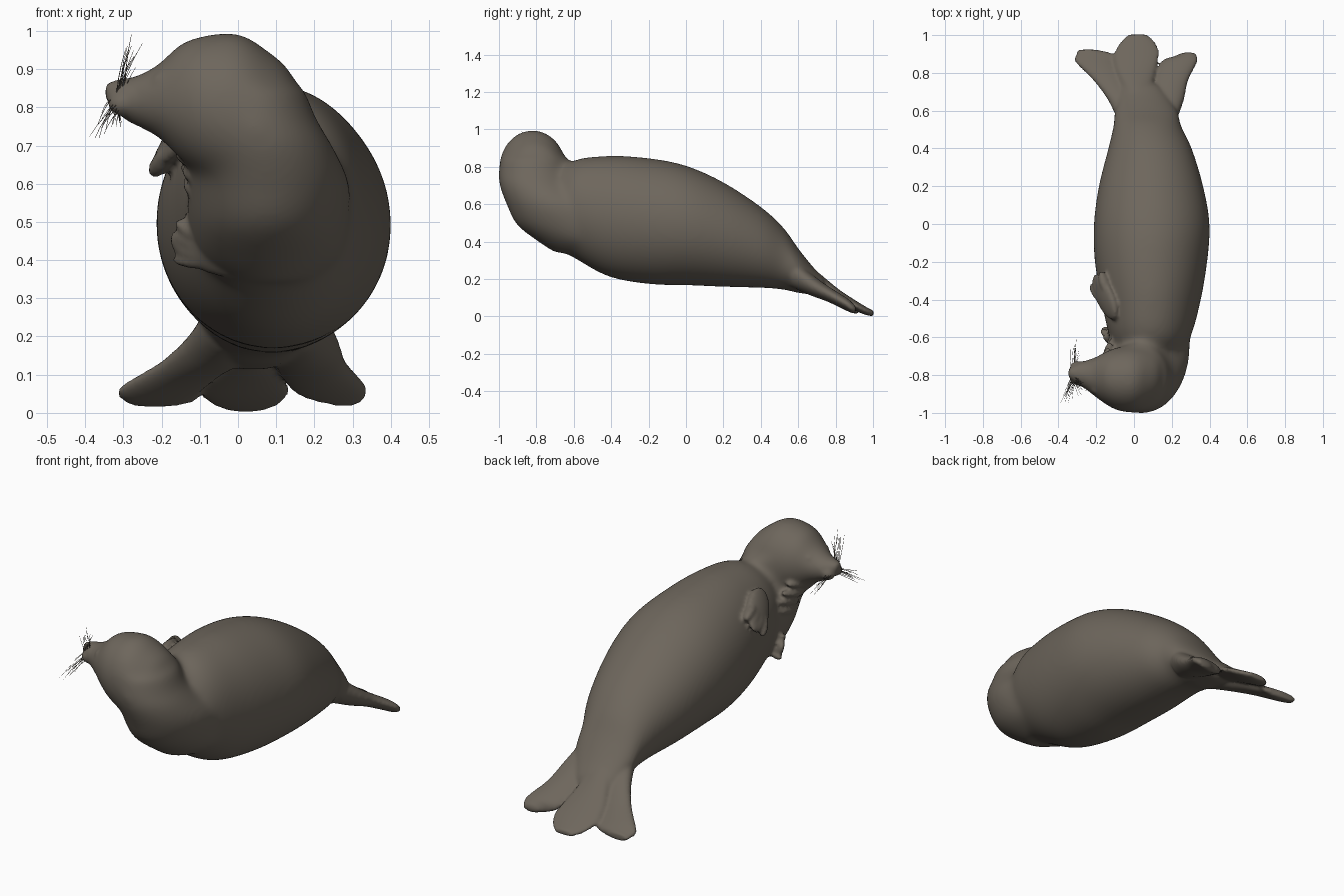
import bpy, bmesh, math, random
from mathutils import Vector, Matrix

if "Cube" in bpy.data.objects:
    bpy.data.objects.remove(bpy.data.objects["Cube"])

random.seed(4)


def material(name, rgb):
    m = bpy.data.materials.new(name)
    m.diffuse_color = (*rgb, 1)
    m.use_nodes = True
    m.node_tree.nodes["Principled BSDF"].inputs["Base Color"].default_value = m.diffuse_color
    return m


FUR = material("grey brown fur", (0.155, 0.134, 0.108))


def finish(name, bm, voxel, smooth):
    """Merge all closed parts into one soft skin."""
    bmesh.ops.recalc_face_normals(bm, faces=bm.faces)
    me = bpy.data.meshes.new(name)
    bm.to_mesh(me)
    bm.free()
    me.materials.append(FUR)
    ob = bpy.data.objects.new(name, me)
    bpy.context.collection.objects.link(ob)
    rm = ob.modifiers.new("merge parts", "REMESH")
    rm.mode = "VOXEL"
    rm.voxel_size = voxel
    rm.use_smooth_shade = True
    sm = ob.modifiers.new("soften", "SMOOTH")
    sm.factor = 0.5
    sm.iterations = smooth
    return ob


def spline(rows, steps=4):
    """Smooth interpolation through rows of section values."""
    out = []
    for i in range(len(rows) - 1):
        p = [rows[max(0, min(len(rows) - 1, i + k))] for k in (-1, 0, 1, 2)]
        for s in range(steps):
            t = s / steps
            out.append([0.5 * (2 * b + (c - a) * t + (2 * a - 5 * b + 4 * c - d) * t * t
                               + (3 * b - a - 3 * c + d) * t ** 3) for a, b, c, d in zip(*p)])
    return out + [list(rows[-1])]


def loft(bm, axis, rows, n=48):
    """Closed tube of ellipses; row = position on axis, two centre values, two radii."""
    rings = []
    for t, a, b, ra, rb in spline(rows):
        ring = []
        for k in range(n):
            w = 2 * math.pi * k / n
            u, v = a + ra * math.cos(w), b + rb * math.sin(w)
            co = {"x": (t, u, v), "y": (u, t, v), "z": (u, v, t)}[axis]
            ring.append(bm.verts.new(co))
        rings.append(ring)
    for r, s in zip(rings, rings[1:]):
        for k in range(n):
            bm.faces.new((r[k], r[(k + 1) % n], s[(k + 1) % n], s[k]))
    bm.faces.new(rings[0])
    bm.faces.new(rings[-1])


def blob(bm, centre, radii, rot=None):
    m = Matrix.Translation(centre) @ (rot or Matrix()) @ Matrix.Diagonal((*radii, 1))
    bmesh.ops.create_uvsphere(bm, u_segments=20, v_segments=12, radius=1, matrix=m)


def blade(bm, root, tip, width, thick, normal):
    """Front flipper: flat palm with short fanned digits at the tip."""
    root, tip, nor = Vector(root), Vector(tip), Vector(normal)
    along = (tip - root).normalized()
    side = nor.cross(along).normalized()
    nor = along.cross(side)

    def frame(d):
        return Matrix((d, nor.cross(d), nor)).transposed().to_4x4()
    length = (tip - root).length
    blob(bm, root.lerp(tip, .52), (length * 0.53, width, thick), frame(along))
    for k in (-1.5, -0.5, 0.5, 1.5):
        d = (along + side * k * 0.15).normalized()
        c = root + along * length * 0.72 + side * k * width * 0.45
        blob(bm, c, (length * 0.27, width * 0.32, thick), frame(d))


bm = bmesh.new()
# trunk
loft(bm, "y", [(-.76, .08, .53, .10, .14), (-.62, .085, .575, .205, .25), (-.42, .09, .537, .26, .322),
               (-.2, .09, .51, .298, .337), (0, .094, .487, .307, .32), (.2, .09, .438, .277, .28),
               (.4, .085, .37, .222, .217), (.52, .07, .31, .18, .167), (.6, .065, .245, .17, .12),
               (.68, .05, .19, .135, .075), (.75, .03, .15, .10, .045)])
# neck rising from the chest
loft(bm, "z", [(.34, .08, -.50, .12, .20), (.40, .08, -.50, .19, .29), (.49, .08, -.58, .212, .325),
               (.60, .08, -.68, .212, .28), (.70, .06, -.78, .187, .217), (.77, .035, -.81, .17, .192),
               (.85, .02, -.81, .155, .18)])
# head turned to the side
loft(bm, "x", [(-.33, -.79, .832, .035, .035), (-.27, -.795, .817, .072, .066), (-.21, -.81, .817, .103, .095),
               (-.15, -.815, .815, .14, .153), (-.09, -.82, .805, .167, .183), (0, -.82, .785, .18, .21),
               (.08, -.81, .75, .17, .197), (.14, -.80, .73, .135, .16), (.19, -.79, .70, .05, .06)])
torso = finish("torso", bm, 0.013, 30)

# take the softened torso and add the fine parts to it
graph = bpy.context.evaluated_depsgraph_get()
soft = torso.evaluated_get(graph)
bm = bmesh.new()
bm.from_mesh(soft.to_mesh())
soft.to_mesh_clear()
bpy.data.objects.remove(torso)

# muzzle, brows and nose
loft(bm, "x", [(-.347, -.79, .842, .02, .018), (-.325, -.79, .832, .04, .038), (-.27, -.795, .817, .07, .063),
               (-.2, -.81, .82, .08, .075)])
for s in (-1, 1):
    blob(bm, (-.3, -.79 + s * .03, .81), (.04, .034, .034))
    blob(bm, (-.202, -.81 + s * .068, .872), (.022, .02, .018))
# throat folds
for x, y, z in ((-.14, -.74, .72), (-.13, -.71, .68), (-.115, -.69, .64), (-.11, -.66, .60)):
    blob(bm, (x, y, z), (.035, .09, .02), Matrix.Rotation(.3, 4, "X"))
# hind flippers and tail lobe
loft(bm, "y", [(.62, .04, .24, .10, .07), (.72, .02, .175, .08, .05), (.82, .01, .11, .105, .033),
               (.90, .015, .062, .12, .028), (.96, .02, .031, .095, .022), (1.003, .02, .015, .05, .015)])
loft(bm, "y", [(.56, -.02, .24, .07, .08), (.66, -.05, .175, .09, .058), (.76, -.125, .115, .09, .037),
               (.86, -.205, .06, .108, .03), (.9, -.205, .04, .10, .024), (.923, -.25, .035, .05, .018)])
loft(bm, "y", [(.56, .16, .24, .07, .08), (.66, .175, .175, .09, .06), (.76, .195, .12, .092, .042),
               (.86, .24, .065, .097, .034), (.89, .275, .045, .058, .028), (.908, .29, .038, .035, .016)])
# front flippers folded on the belly side
blade(bm, (-.10, -.50, .77), (-.205, -.28, .67), .075, .028, (-.85, -.1, .5))
blade(bm, (.03, -.70, .385), (-.17, -.565, .455), .06, .028, (-.8, -.55, -.2))
finish("seal_body", bm, 0.01, 4)

# whiskers: curved hairs in three tufts
cu = bpy.data.curves.new("whiskers", "CURVE")
cu.dimensions = "3D"
cu.bevel_depth = 0.0014
cu.bevel_resolution = 0
tufts = [((-.31, -.82, .84), (.03, -.06, .13)),
         ((-.32, -.82, .81), (-.06, -.12, -.07)),
         ((-.32, -.76, .81), (-.01, .14, -.05))]
for root, direction in tufts:
    for k in range(12):
        r = Vector(root) + Vector([random.uniform(-.015, .015) for _ in range(3)])
        d = (Vector(direction) + Vector([random.uniform(-.025, .025) for _ in range(3)])) * random.uniform(.65, 1)
        sp = cu.splines.new("POLY")
        sp.points.add(3)
        for i, pt in enumerate(sp.points):
            t = i / 3
            pt.co = (*(r + d * t + Vector((.012, 0, -.004)) * t * t), 1)
            pt.radius = 1 - 0.6 * t
cu.materials.append(FUR)
whiskers = bpy.data.objects.new("whiskers", cu)
bpy.context.collection.objects.link(whiskers)
